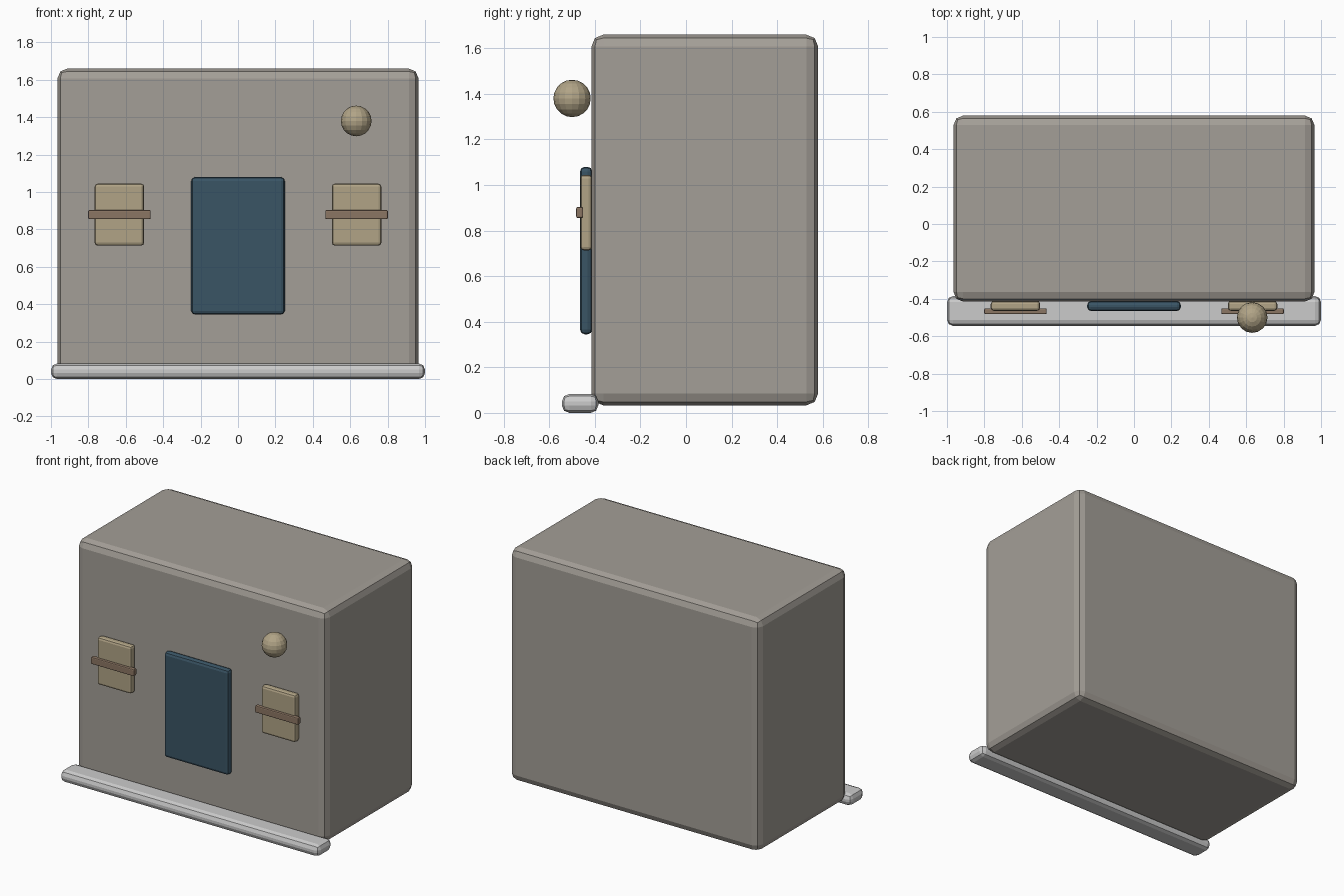
import bpy

if "Cube" in bpy.data.objects:
    bpy.data.objects.remove(bpy.data.objects["Cube"])


def material(name, rgb):
    mat = bpy.data.materials.new(name)
    mat.diffuse_color = (*rgb, 1)
    mat.use_nodes = True
    mat.node_tree.nodes["Principled BSDF"].inputs["Base Color"].default_value = mat.diffuse_color
    return mat


stone = material("warm_stone", (0.37, 0.345, 0.31))
blue = material("dark_blue", (0.042, 0.09, 0.13))
cream = material("cream", (0.44, 0.37, 0.24))
brown = material("brown", (0.26, 0.18, 0.125))


def box(name, x, y, z, bevel, mat=None, segments=2):
    """Bevelled box from (min, max) ranges."""
    centre = [(a + b) / 2 for a, b in (x, y, z)]
    bpy.ops.mesh.primitive_cube_add(size=1, location=centre)
    ob = bpy.context.object
    ob.name = name
    ob.scale = [b - a for a, b in (x, y, z)]
    bpy.ops.object.transform_apply(location=False, rotation=False, scale=True)
    mod = ob.modifiers.new("bevel", 'BEVEL')
    mod.width = bevel
    mod.segments = segments
    if mat:
        ob.data.materials.append(mat)
    return ob


# Main block and the step along its front foot
box("building_body", (-0.965, 0.965), (-0.415, 0.58), (0.033, 1.66), 0.052, stone)
box("front_step", (-1, 1), (-0.545, -0.385), (0, 0.083), 0.033)

# Door panel
box("door_panel", (-0.25, 0.25), (-0.465, -0.412), (0.345, 1.08), 0.02, blue)

# Window panels, each with a cross bar
for side, s in (("left", -1), ("right", 1)):
    cx = 0.634 * s
    box(side + "_window", (cx - 0.132, cx + 0.132), (-0.464, -0.412),
        (0.713, 1.045), 0.016, cream)
    box(side + "_window_bar", (cx - 0.167, cx + 0.167), (-0.482, -0.451),
        (0.855, 0.904), 0.007, brown)

# Round lamp
bpy.ops.mesh.primitive_uv_sphere_add(segments=16, ring_count=10, radius=0.082,
                                     location=(0.632, -0.5, 1.38))
lamp = bpy.context.object
lamp.name = "round_lamp"
lamp.data.materials.append(cream)
